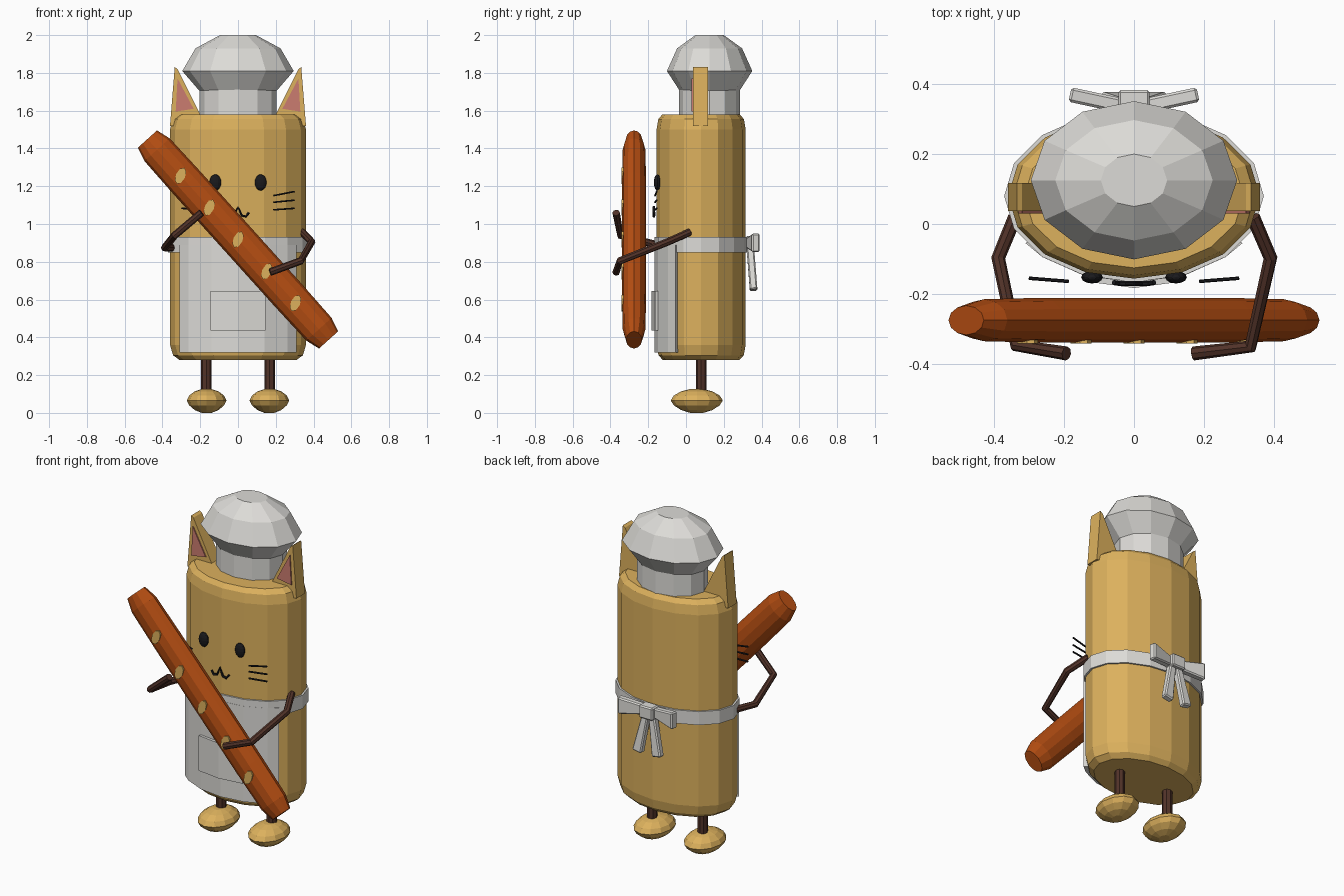
import bpy, bmesh, math
from mathutils import Vector, Matrix

if "Cube" in bpy.data.objects:
    bpy.data.objects.remove(bpy.data.objects["Cube"])


def material(name, rgb):
    m = bpy.data.materials.new(name)
    m.diffuse_color = (*rgb, 1)
    m.use_nodes = True
    m.node_tree.nodes["Principled BSDF"].inputs["Base Color"].default_value = m.diffuse_color
    return m


GOLD = material("golden fur", (0.72, 0.44, 0.11))
WHITE = material("white cloth", (0.72, 0.71, 0.68))
CRUST = material("bread crust", (0.46, 0.075, 0.006))
BROWN = material("dark brown", (0.085, 0.033, 0.022))
PINK = material("ear pink", (0.60, 0.20, 0.16))
BLACK = material("black", (0.01, 0.01, 0.012))
BODY_Y = 0.08


def finish(name, bm, mat, bevel=0):
    bmesh.ops.recalc_face_normals(bm, faces=bm.faces)
    me = bpy.data.meshes.new(name)
    bm.to_mesh(me)
    bm.free()
    me.materials.append(mat)
    ob = bpy.data.objects.new(name, me)
    bpy.context.collection.objects.link(ob)
    if bevel:
        mod = ob.modifiers.new("bevel", 'BEVEL')
        mod.width, mod.segments = bevel, 1
    return ob


def loft(name, mat, n, centre, rings, matrix=None):
    """Stack of elliptical rings (z, rx, ry), capped; angle 0 faces the front."""
    bm = bmesh.new()
    loops = []
    for z, rx, ry in rings:
        loops.append([bm.verts.new((centre[0] + rx * math.sin(2 * math.pi * i / n),
                                    centre[1] - ry * math.cos(2 * math.pi * i / n), z))
                      for i in range(n)])
    for a, b in zip(loops, loops[1:]):
        for i in range(n):
            bm.faces.new((a[i], a[(i + 1) % n], b[(i + 1) % n], b[i]))
    bm.faces.new(loops[0])
    bm.faces.new(loops[-1])
    if matrix:
        bm.transform(matrix)
    return finish(name, bm, mat)


def wrap(name, mat, angles, z0, z1, inner, outer, closed=False):
    """Cloth panel that follows the body ellipse between given angles."""
    bm = bmesh.new()
    sections = []
    for a in angles:
        s, c = math.sin(math.radians(a)), math.cos(math.radians(a))
        sections.append([bm.verts.new((r[0] * s, BODY_Y - r[1] * c, z))
                         for r, z in ((inner, z0), (outer, z0), (outer, z1), (inner, z1))])
    pairs = list(zip(sections, sections[1:]))
    if closed:
        pairs.append((sections[-1], sections[0]))
    else:
        bm.faces.new(sections[0])
        bm.faces.new(sections[-1])
    for a, b in pairs:
        for i in range(4):
            j = (i + 1) % 4
            bm.faces.new((a[i], a[j], b[j], b[i]))
    return finish(name, bm, mat)


def plate(name, mat, points, y0, y1):
    """Flat outline in x, z given a thickness in y."""
    bm = bmesh.new()
    a = [bm.verts.new((x, y0, z)) for x, z in points]
    b = [bm.verts.new((x, y1, z)) for x, z in points]
    bm.faces.new(a)
    bm.faces.new(b)
    for i in range(len(a)):
        j = (i + 1) % len(a)
        bm.faces.new((a[i], a[j], b[j], b[i]))
    return finish(name, bm, mat)


def tube(name, mat, points, radius, resolution=2):
    cu = bpy.data.curves.new(name, 'CURVE')
    cu.dimensions = '3D'
    cu.bevel_depth, cu.bevel_resolution, cu.use_fill_caps = radius, resolution, True
    sp = cu.splines.new('POLY')
    sp.points.add(len(points) - 1)
    for p, co in zip(sp.points, points):
        p.co = (*co, 1)
    cu.materials.append(mat)
    ob = bpy.data.objects.new(name, cu)
    bpy.context.collection.objects.link(ob)
    bpy.ops.object.select_all(action='DESELECT')
    ob.select_set(True)
    bpy.context.view_layer.objects.active = ob
    bpy.ops.object.convert(target='MESH')
    for f in bpy.context.object.data.polygons:
        f.use_smooth = False


def strap(name, mat, p0, p1, w0, w1, t):
    """Flared flat bar between two points."""
    p0, p1 = Vector(p0), Vector(p1)
    d = (p1 - p0).normalized()
    side = d.cross(Vector((0, 1, 0))).normalized()
    up = side.cross(d)
    bm = bmesh.new()
    ends = [[bm.verts.new(p + side * w * s / 2 + up * t * u / 2)
             for s, u in ((-1, -1), (1, -1), (1, 1), (-1, 1))] for p, w in ((p0, w0), (p1, w1))]
    for e in ends:
        bm.faces.new(e)
    for i in range(4):
        j = (i + 1) % 4
        bm.faces.new((ends[0][i], ends[0][j], ends[1][j], ends[1][i]))
    return finish(name, bm, mat, 0.007)


# Body with rounded rims
loft("body", GOLD, 16, (0, BODY_Y),
     [(z, 0.36 * k, 0.236 * k) for z, k in
      ((0.28, 0.86), (0.305, 0.955), (0.36, 1), (1.5, 1), (1.555, 0.96), (1.58, 0.87))])

# Chef hat
loft("hat_band", WHITE, 12, (0, 0.125), [(1.56, 0.205, 0.162), (1.72, 0.205, 0.162)])
loft("hat_puff", WHITE, 12, (0, 0.125),
     [(1.70, 0.20, 0.155), (1.81, 0.295, 0.226), (1.93, 0.225, 0.172), (2.0, 0.095, 0.075)])

# Apron, belt and pocket
wrap("apron", WHITE, (-57, -45, -22.5, 0, 22.5, 45, 57), 0.32, 0.89, (0.345, 0.225), (0.37, 0.247))
wrap("belt", WHITE, [i * 22.5 for i in range(16)], 0.85, 0.93, (0.35, 0.23), (0.371, 0.246), True)
wrap("pocket", WHITE, (-22.5, 0, 22.5), 0.435, 0.645, (0.36, 0.24), (0.38, 0.263))

# Bow at the back
strap("bow_knot", WHITE, (-0.045, 0.35, 0.9), (0.045, 0.35, 0.9), 0.075, 0.075, 0.065)

for s, side in ((-1, "left"), (1, "right")):
    strap(side + "_bow_loop", WHITE, (s * 0.02, 0.335, 0.9), (s * 0.183, 0.37, 0.9), 0.05, 0.1, 0.042)
    strap(side + "_bow_tail", WHITE, (s * 0.02, 0.34, 0.88), (s * 0.065, 0.358, 0.65), 0.04, 0.06, 0.04)

    # Ears
    plate(side + "_ear", GOLD, [(s * x, z) for x, z in
          ((0.36, 1.52), (0.335, 1.83), (0.32, 1.82), (0.2, 1.58), (0.2, 1.52))], 0.037, 0.117)
    plate(side + "_inner_ear", PINK, [(s * x, z) for x, z in
          ((0.33, 1.595), (0.32, 1.77), (0.235, 1.61))], 0.03, 0.038)

    # Eyes
    bm = bmesh.new()
    bmesh.ops.create_uvsphere(bm, u_segments=12, v_segments=8, radius=1)
    bm.transform(Matrix.Translation((s * 0.12, -0.152, 1.22)) @ Matrix.Diagonal((0.031, 0.018, 0.043, 1)))
    finish(side + "_eye", bm, BLACK)

    # Whiskers
    for z0, z1 in ((1.15, 1.172), (1.115, 1.126), (1.075, 1.083)):
        tube(side + "_whisker", BLACK, [(s * 0.187, -0.164, z0), (s * 0.3, -0.155, z1)], 0.005, 1)

    # Legs and feet
    loft(side + "_leg", BROWN, 8, (s * 0.167, 0.08), [(0.09, 0.028, 0.028), (0.32, 0.028, 0.028)])
    loft(side + "_foot", GOLD, 12, (s * 0.166, 0.057),
         [(z, 0.105 * k, 0.138 * k) for z, k in
          ((0.0, 0.25), (0.015, 0.6), (0.04, 0.88), (0.066, 1), (0.092, 0.88), (0.114, 0.6), (0.126, 0.25))])

# Mouth
tube("mouth", BLACK, [(-0.058, -0.167, 1.06), (-0.042, -0.17, 1.04), (-0.02, -0.17, 1.045),
                      (0, -0.17, 1.09), (0.02, -0.17, 1.045), (0.042, -0.17, 1.04),
                      (0.058, -0.167, 1.06)], 0.007, 1)

# Arms
tube("right_arm", BROWN, [(0.34, 0.02, 0.957), (0.39, -0.097, 0.905),
                          (0.333, -0.35, 0.805), (0.17, -0.37, 0.745)], 0.02)
tube("left_arm", BROWN, [(-0.34, 0.02, 0.875), (-0.388, -0.097, 0.875),
                         (-0.335, -0.347, 0.94), (-0.193, -0.37, 1.06)], 0.02)

# Bread loaf held diagonally
axis = Vector((0.67, 0, -0.743)).normalized()
across = Vector((0, 1, 0)).cross(axis)
turn = Matrix((across, (0, 1, 0), axis)).transposed().to_4x4()
loft("bread", CRUST, 12, (0, 0),
     [(-0.716, 0.068, 0.042), (-0.64, 0.09, 0.06), (-0.4, 0.093, 0.064),
      (0.4, 0.093, 0.064), (0.64, 0.09, 0.06), (0.716, 0.068, 0.042)],
     Matrix.Translation((0, -0.275, 0.918)) @ turn)

# Score marks on the loaf
for i in range(5):
    t = (i - 2) * 0.227
    cx, cz = axis.x * t, 0.918 + axis.z * t
    pts = []
    for k in range(8):
        a = k * math.pi / 4
        u, v = 0.047 * math.cos(a), 0.025 * math.sin(a)
        pts.append((cx + 0.42 * u + 0.91 * v, cz + 0.91 * u - 0.42 * v))
    plate("bread_score", GOLD, pts, -0.341, -0.332)
